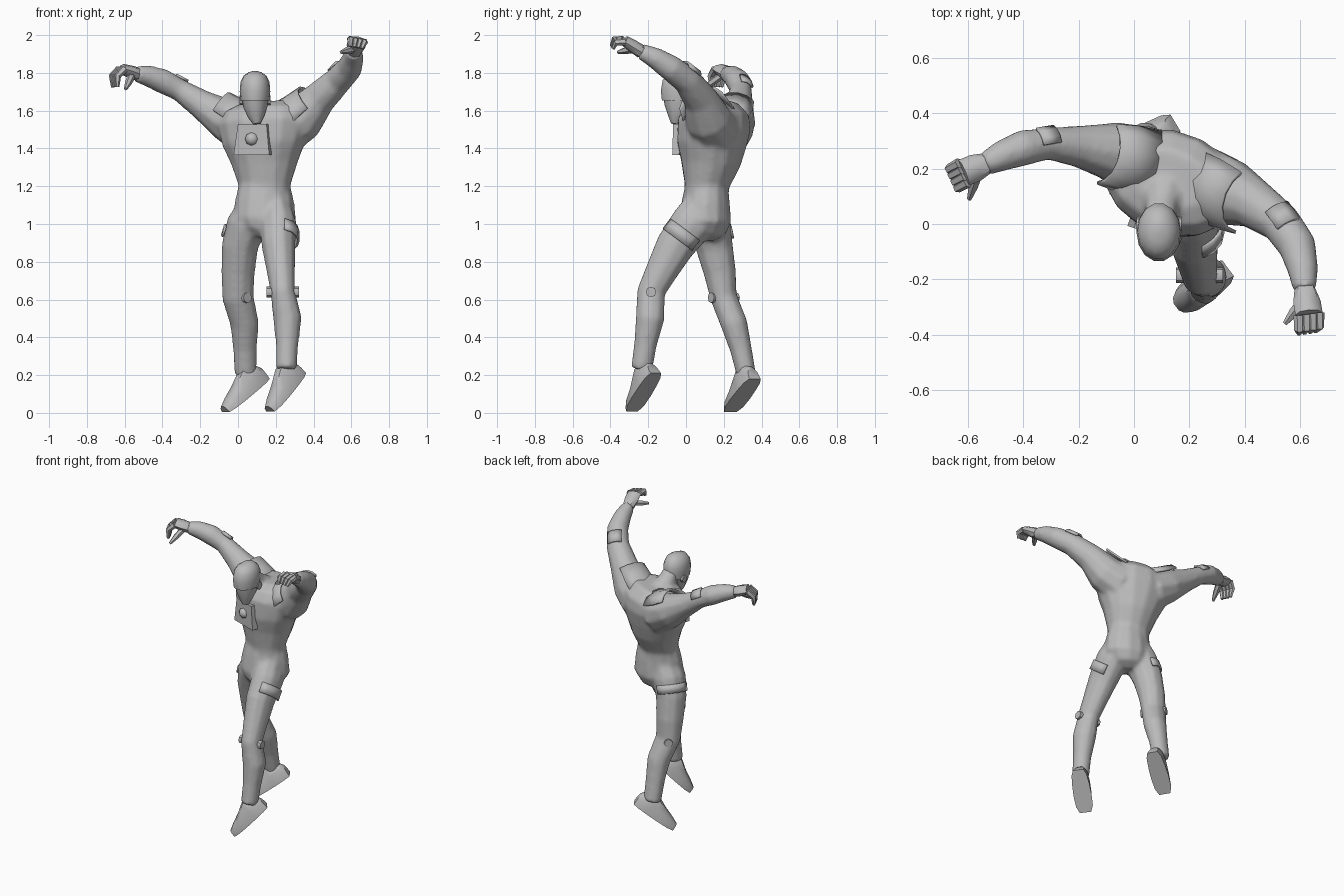
import bpy, bmesh, math
from mathutils import Vector

cube = bpy.data.objects.get("Cube")
if cube:
    bpy.data.objects.remove(cube)

grey = bpy.data.materials.new("plain grey")
grey.use_nodes = True
TONE = (0.5, 0.5, 0.5, 1)
grey.diffuse_color = TONE
grey.node_tree.nodes["Principled BSDF"].inputs["Base Color"].default_value = TONE

X, Y, Z = Vector((1, 0, 0)), Vector((0, 1, 0)), Vector((0, 0, 1))
SIDE = Vector((0.94, -0.33, 0)).normalized()    # across the turned chest
FRONT = Vector((-0.33, -0.94, 0)).normalized()  # way the chest faces


def finish(name, bm, angle=45, thick=0):
    bmesh.ops.recalc_face_normals(bm, faces=bm.faces)
    mesh = bpy.data.meshes.new(name)
    bm.to_mesh(mesh)
    bm.free()
    mesh.materials.append(grey)
    ob = bpy.data.objects.new(name, mesh)
    bpy.context.collection.objects.link(ob)
    if thick:
        mod = ob.modifiers.new("shell", "SOLIDIFY")
        mod.thickness = thick
        mod.offset = 0
    bpy.ops.object.select_all(action="DESELECT")
    ob.select_set(True)
    bpy.context.view_layer.objects.active = ob
    bpy.ops.object.shade_smooth_by_angle(angle=math.radians(angle))
    return ob


def skin(name, rows, closed=True, **kw):
    """Bridge rows of points into a surface."""
    bm = bmesh.new()
    rows = [[bm.verts.new(p) for p in row] for row in rows]
    n = len(rows[0])
    for a, b in zip(rows, rows[1:]):
        for i in range(n if closed else n - 1):
            j = (i + 1) % n
            bm.faces.new((a[i], a[j], b[j], b[i]))
    if closed:
        bm.faces.new(rows[0])
        bm.faces.new(rows[-1])
    return finish(name, bm, **kw)


def loft(name, rings, ref, sides=10, arc=None, **kw):
    """Rings are x, y, z, radius along ref, radius across it."""
    pts = [Vector(r[:3]) for r in rings]
    rows = []
    for i, (p, r) in enumerate(zip(pts, rings)):
        t = (pts[min(i + 1, len(pts) - 1)] - pts[max(i - 1, 0)]).normalized()
        u = (ref - t * ref.dot(t)).normalized()
        v = t.cross(u)
        if arc:
            angles = [math.radians(arc) * (2 * k / sides - 1) for k in range(sides + 1)]
        else:
            angles = [math.tau * k / sides for k in range(sides)]
        rows.append([p + u * math.cos(a) * r[3] + v * math.sin(a) * r[-1] for a in angles])
    return skin(name, rows, closed=not arc, **kw)


def disc(name, centre, axis, radius, depth):
    c, a = Vector(centre), axis.normalized() * depth / 2
    return loft(name, [(*(c - a), radius), (*(c + a), radius)], Z, 8)


# Torso and hips
body = [
    loft("body", [(.14, .11, 1.12, .14, .115), (.14, .11, 1.2, .14, .117),
                  (.14, .13, 1.32, .18, .157), (.135, .135, 1.42, .225, .182),
                  (.135, .15, 1.53, .255, .19), (.135, .165, 1.6, .235, .165),
                  (.13, .165, 1.645, .15, .1)], SIDE, 14),
    loft("hips", [(.14, .11, 1.22, .135, .112), (.14, .105, 1.12, .158, .128),
                  (.14, .1, 1.02, .17, .14), (.135, .09, .96, .13, .12),
                  (.13, .085, .92, .06, .07)], X, 12),
    loft("neck", [(.115, .13, 1.58, .085), (.1, .06, 1.65, .062), (.095, .02, 1.7, .055)], X, 10)]

# Chest plate and its round stud
mid = Vector((.072, -.036, 1.45))
plate = []
for out in (-.035, .004):
    plate.append([mid + SIDE * w + Z * h + FRONT * out
                  for w, h in ((-.1, -.085), (.1, -.085), (.085, .08), (-.075, .08))])
skin("chest_plate", plate, angle=20)
loft("chest_stud", [(*mid, .036), (*(mid + FRONT * .015), .032), (*(mid + FRONT * .028), .012)], Z, 8)

# Face, helmet and ears
loft("face", [(.1, -.06, 1.53, .02, .02), (.096, -.053, 1.565, .042, .043),
              (.092, -.04, 1.62, .064, .075), (.09, -.03, 1.7, .072, .098)], X, 12)
loft("helmet", [(.09, -.03, 1.655, .076, .1), (.09, -.03, 1.7, .081, .106),
                (.09, -.025, 1.75, .077, .102), (.09, -.02, 1.785, .06, .08),
                (.09, -.02, 1.803, .035, .048), (.09, -.02, 1.81, .01, .014)], X, 14)
for side, x in (("left", .162), ("right", .018)):
    disc(side + "_ear", (x, .0, 1.655), X, .025, .018)

# Arms
arms = {
    "left": [(.24, .15, 1.5, .14), (.34, .115, 1.56, .125), (.43, .075, 1.665, .092), (.53, .005, 1.76, .075),
             (.59, -.08, 1.825, .07), (.61, -.165, 1.88, .057), (.617, -.24, 1.915, .043)],
    "right": [(.04, .22, 1.5, .14), (-.07, .26, 1.555, .112), (-.2, .28, 1.638, .078), (-.31, .29, 1.71, .06),
              (-.4, .275, 1.757, .067), (-.48, .245, 1.785, .057), (-.54, .215, 1.795, .043)]}
for side, rings in arms.items():
    body.append(loft(side + "_arm", rings, Z, 10))
    a, b = Vector(rings[3][:3]), Vector(rings[4][:3])
    ends = [(*a.lerp(b, f), rings[3][3] + .004) for f in (-.2, .5)]
    loft(side + "_elbow_pad", ends, Z + Y * .6, 3, arc=35, thick=.012, angle=30)

# Shoulder pads flare outward over the arm tops
loft("left_shoulder_pad", [(.26, .145, 1.51, .145), (.33, .12, 1.56, .137), (.405, .085, 1.63, .122)],
     Z - X * .5 - Y * .35, 6, arc=72, thick=.012, angle=30)
loft("right_shoulder_pad", [(.03, .225, 1.51, .14), (-.04, .25, 1.545, .13), (-.115, .265, 1.595, .118)],
     Z + X * .4 - Y * .35, 6, arc=72, thick=.012, angle=30)


def hand(side, wrist, knuckle, tip, across, thumb):
    w, k, t, s = (Vector(p) for p in (wrist, knuckle, tip, across))
    s.normalize()
    loft(side + "_palm", [(*w, .038, .036), (*w.lerp(k, .5), .05, .034), (*k, .05, .028)], s, 8)
    for i in range(4):
        off = s * (i - 1.5) * .025
        bend = k.lerp(t, .45) + (k - w) * .25
        loft(f"{side}_finger_{i + 1}", [(*(k + off), .02), (*(bend + off), .018), (*(t + off * .8), .01)], s, 6)
    base, end = w.lerp(k, .3), Vector(thumb)
    loft(side + "_thumb", [(*base, .022), (*base.lerp(end, .6), .019), (*end, .009)], s, 6)


hand("left", (.617, -.235, 1.912), (.632, -.325, 1.97), (.625, -.39, 1.935), (1, .15, -.2), (.545, -.36, 1.91))
hand("right", (-.53, .22, 1.793), (-.615, .185, 1.82), (-.65, .16, 1.725), (-.4, .9, 0), (-.595, .09, 1.715))

# Legs with thigh bands and knee discs; each side lists its outward direction
legs = {
    "left": (X, [(.2, .085, 1.08, .085, .11), (.212, .03, 1.0, .1, .118), (.215, -.06, .88, .09, .106),
                 (.228, -.135, .74, .075, .087), (.237, -.185, .64, .066, .077), (.262, -.19, .5, .077, .078),
                 (.26, -.215, .36, .06, .062), (.255, -.235, .23, .056, .058)]),
    "right": (Vector((-.6, .8, 0)),
              [(.075, .11, 1.08, .085, .11), (.045, .125, 1.0, .106, .118), (.01, .15, .88, .098, .102),
               (.0, .18, .74, .09, .088), (.0, .2, .61, .085, .073), (.035, .255, .47, .077, .073),
               (.037, .29, .34, .064, .06), (.04, .32, .2, .06, .053)])}
for side, (out, rings) in legs.items():
    body.append(loft(side + "_leg", rings, X, 10))
    a, b = Vector(rings[1][:3]), Vector(rings[2][:3])
    band = [(*a.lerp(b, f), .106, .11) for f in (.3, .75)]
    loft(side + "_thigh_band", band, out - Y * .25, 5, arc=60, thick=.012, angle=30)
    knee = Vector(rings[4][:3])
    for label, way in (("outer", out), ("inner", -out)):
        disc(f"{side}_{label}_knee_disc", knee + way * .07, way, .028, .03)

# Blend trunk and limbs into one smooth skin
bpy.ops.object.select_all(action="DESELECT")
for part in body:
    part.select_set(True)
bpy.context.view_layer.objects.active = body[0]
bpy.ops.object.join()
remesh = body[0].modifiers.new("blend", "REMESH")
remesh.mode = "VOXEL"
remesh.voxel_size = .013
remesh.use_smooth_shade = True
relax = body[0].modifiers.new("relax", "SMOOTH")
relax.iterations = 6


# Feet hang with toes down
def foot(name, heel, toe):
    h, t = Vector(heel), Vector(toe)
    d = (t - h).normalized()
    u = (Z - d * Z.dot(d)).normalized()
    s = d.cross(u)
    rows = []
    for f, w, top in ((0, .035, .07), (.12, .05, .12), (.35, .057, .125), (.6, .06, .085), (.85, .056, .055), (1, .038, .035)):
        p = h.lerp(t, f)
        outline = ((-1, 0), (1, 0), (.85, .6), (.4, 1), (-.4, 1), (-.85, .6))
        rows.append([p + s * w * i + u * top * j for i, j in outline])
    skin(name, rows, angle=50)


foot("left_foot", (.34, -.16, .21), (.172, -.285, .008))
foot("right_foot", (.15, .365, .18), (-.065, .235, .004))
